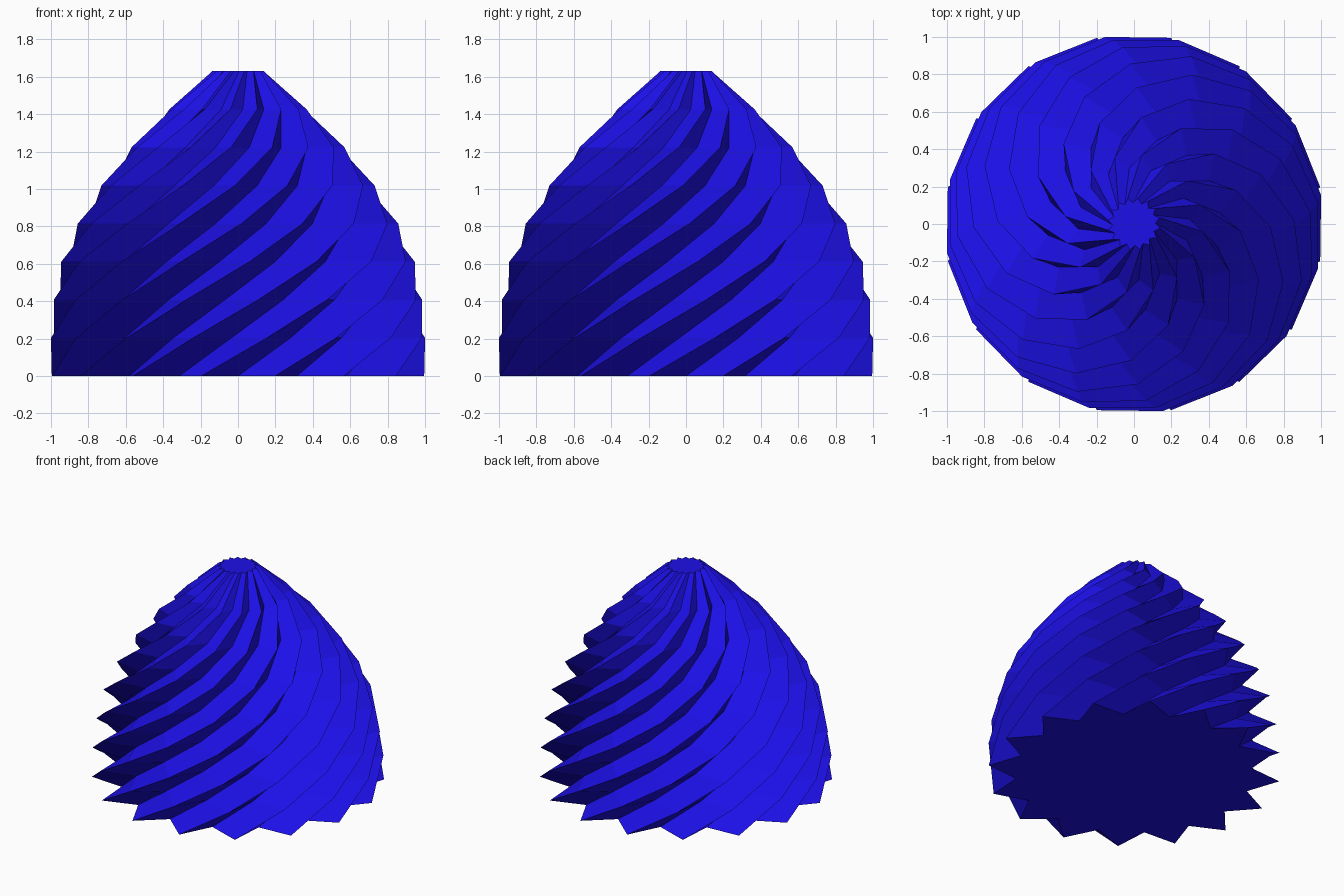
import bpy, bmesh
from math import sin, cos, radians

if "Cube" in bpy.data.objects:
    bpy.data.objects.remove(bpy.data.objects["Cube"])

TEETH = 16
HEIGHT = 1.63
TWIST = 20          # degrees per level
VALLEY = 0.81       # groove radius relative to ridge radius
RADII = [1.015, 1.012, 0.991, 0.947, 0.857, 0.73, 0.571, 0.369, 0.141]


def star_ring(bm, level, radius):
    """One star-shaped cross-section, turned according to its level."""
    z = HEIGHT * level / (len(RADII) - 1)
    ring = []
    for i in range(TEETH * 2):
        a = radians(180 / TEETH * (i + 1) + TWIST * level)
        r = radius if i % 2 == 0 else radius * VALLEY
        ring.append(bm.verts.new((r * cos(a), r * sin(a), z)))
    return ring


# Twisted fluted dome: stacked stars joined by facets
bm = bmesh.new()
rings = [star_ring(bm, k, r) for k, r in enumerate(RADII)]
n = TEETH * 2
for low, high in zip(rings, rings[1:]):
    for i in range(n):
        j = (i + 1) % n
        bm.faces.new((low[i], low[j], high[j], high[i]))

# Flat bottom and top caps
bm.faces.new(rings[0][::-1])
bm.faces.new(rings[-1])

mesh = bpy.data.meshes.new("twisted_dome")
bm.to_mesh(mesh)
bm.free()
dome = bpy.data.objects.new("twisted_dome", mesh)
bpy.context.collection.objects.link(dome)

# Blue finish
blue = bpy.data.materials.new("blue")
blue.diffuse_color = (0.012, 0.005, 0.8, 1)
blue.use_nodes = True
blue.node_tree.nodes["Principled BSDF"].inputs["Base Color"].default_value = blue.diffuse_color
mesh.materials.append(blue)
